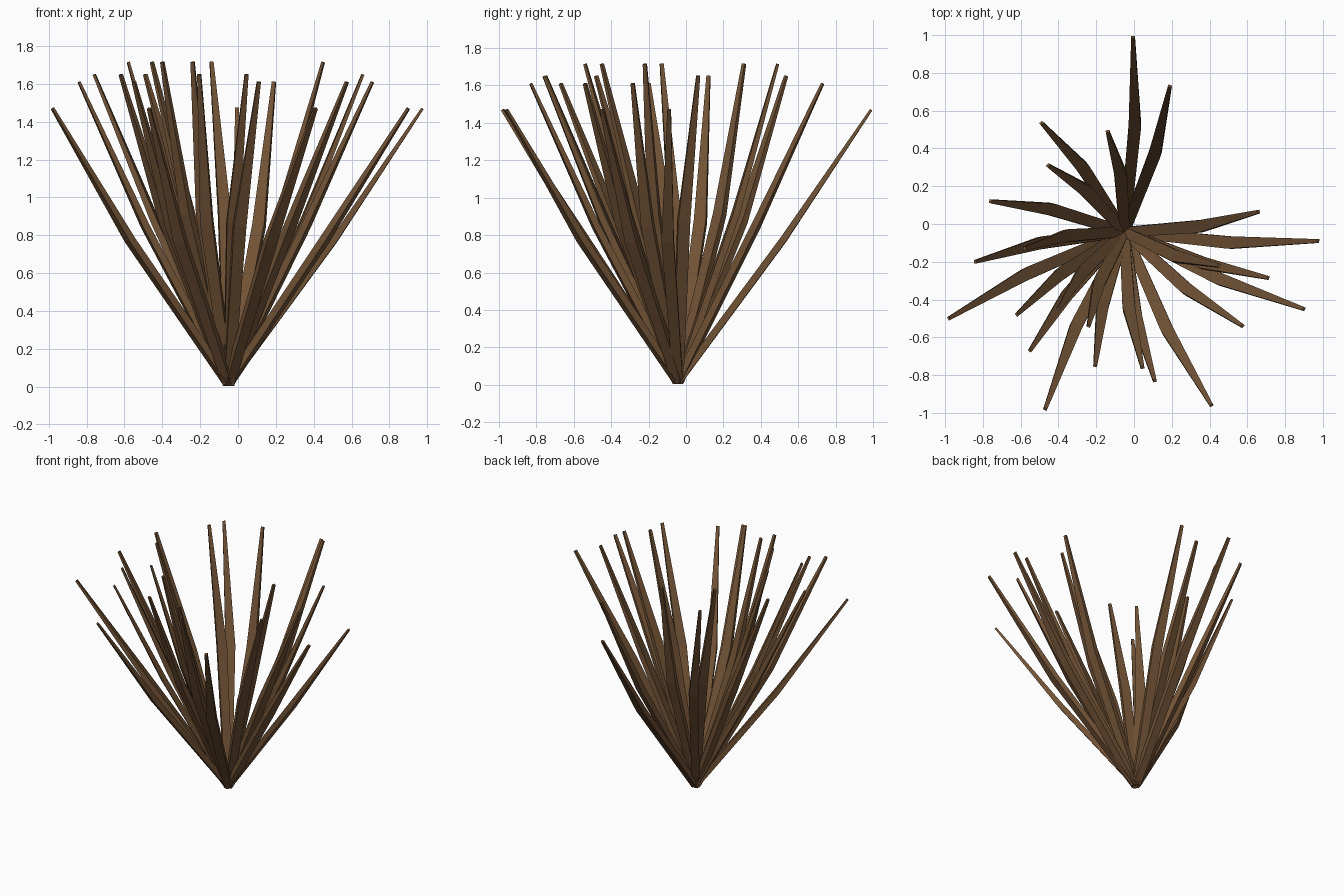
import bpy, bmesh
from mathutils import Vector

cube = bpy.data.objects.get("Cube")
if cube:
    bpy.data.objects.remove(cube, do_unlink=True)

# Dry brown leaf colour
brown = bpy.data.materials.new("dry_brown")
brown.use_nodes = True
colour = (0.165, 0.085, 0.036, 1)
brown.diffuse_color = colour
bsdf = brown.node_tree.nodes["Principled BSDF"]
bsdf.inputs["Base Color"].default_value = colour
bsdf.inputs["Roughness"].default_value = 0.9

ROOT = Vector((-0.05, -0.042, 0.015))

# Blade tips, grouped by the height of each ring
RINGS = {
    1.47: [(-.98, -.50), (-.47, -.98), (-.005, .99), (.41, -.96), (.90, -.45), (.975, -.09)],
    1.61: [(-.84, -.20), (-.55, -.67), (.11, -.83), (.19, .73), (.575, -.54), (.71, -.285)],
    1.65: [(-.76, .12), (-.62, -.48), (-.49, .535), (-.205, -.75), (.045, -.76), (.66, .065)],
    1.715: [(-.58, -.13), (-.455, .31), (-.40, -.45), (-.24, -.54), (-.14, .49), (.45, -.22)],
}

# Sections: share of length, sideways bend, outward bend, width, thickness
SECTIONS = [(0, 0, 0, .052, .038), (.53, .03, .02, .066, .036), (1, 0, 0, .02, .014)]


def blade(name, tip):
    """Four-sided tapering blade with one gentle bend."""
    axis = tip - ROOT
    side = axis.cross(Vector((0, 0, 1))).normalized()
    out = side.cross(axis).normalized() * -1
    bm = bmesh.new()
    loops = []
    for share, bend, lean, width, thick in SECTIONS:
        centre = ROOT + axis * share + side * bend + out * lean
        loops.append([bm.verts.new(centre + side * width * a / 2 + out * thick * b / 2)
                      for a, b in ((-1, -1), (1, -1), (1, 1), (-1, 1))])
    for low, high in zip(loops, loops[1:]):
        for i in range(4):
            j = (i + 1) % 4
            bm.faces.new((low[i], low[j], high[j], high[i]))
    bm.faces.new(loops[0][::-1])
    bm.faces.new(loops[-1])
    bmesh.ops.recalc_face_normals(bm, faces=bm.faces)
    mesh = bpy.data.meshes.new(name)
    bm.to_mesh(mesh)
    bm.free()
    mesh.materials.append(brown)
    bpy.context.collection.objects.link(bpy.data.objects.new(name, mesh))


for ring, (height, tips) in enumerate(RINGS.items(), 1):
    for n, (x, y) in enumerate(tips, 1):
        blade(f"leaf_blade_ring{ring}_{n}", Vector((x, y, height)))
